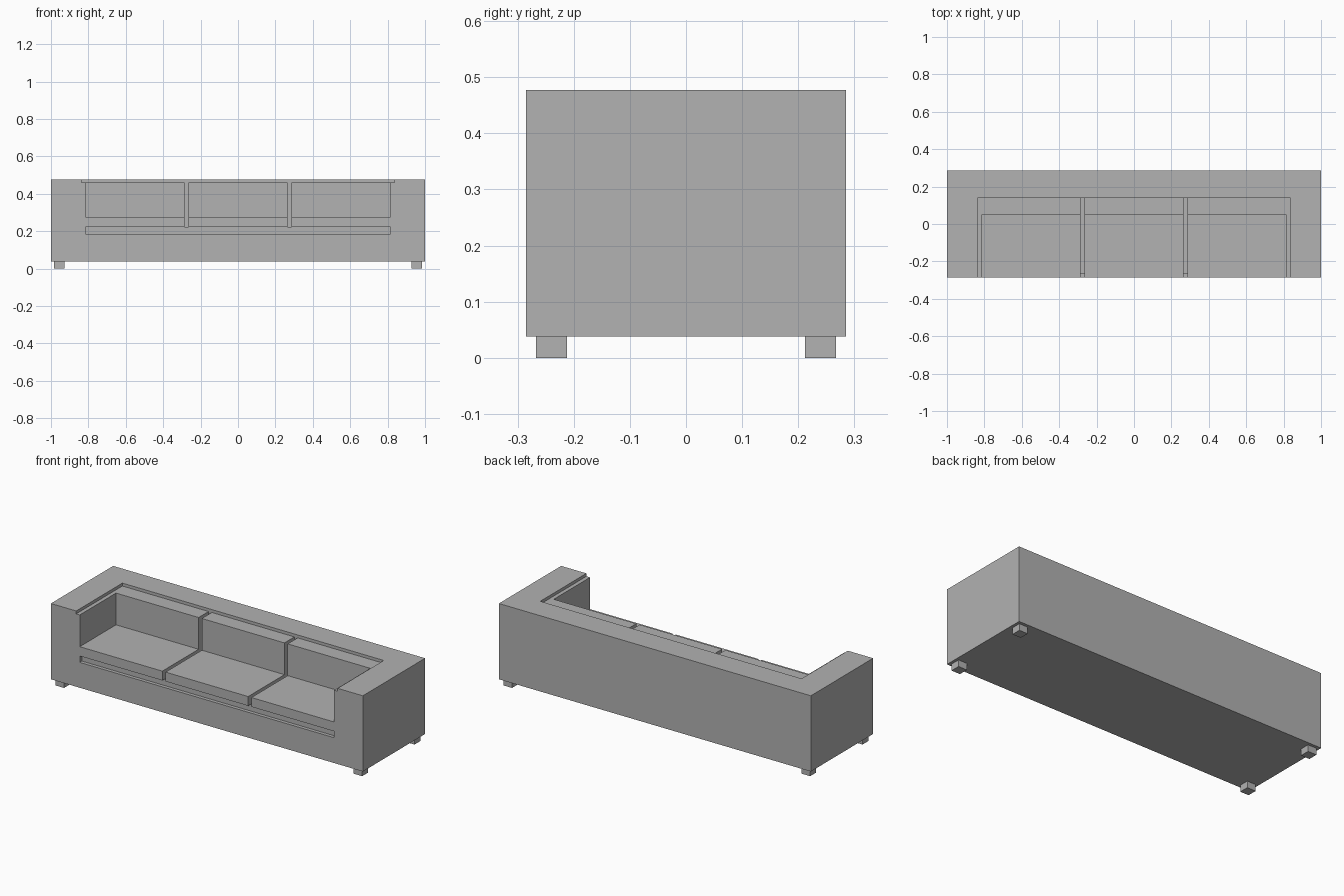
import bpy

cube = bpy.data.objects.get("Cube")
if cube:
    bpy.data.objects.remove(cube, do_unlink=True)

# Single upholstery colour
fabric = bpy.data.materials.new("grey_fabric")
fabric.use_nodes = True
colour = (0.445, 0.445, 0.445, 1)
fabric.diffuse_color = colour
fabric.node_tree.nodes["Principled BSDF"].inputs["Base Color"].default_value = colour


def box(name, x, y, z):
    """Box from (min, max) ranges along each axis."""
    spans = (x, y, z)
    bpy.ops.mesh.primitive_cube_add(size=1, location=[(a + b) / 2 for a, b in spans])
    obj = bpy.context.object
    obj.name = name
    obj.scale = [b - a for a, b in spans]
    bpy.ops.object.transform_apply(location=False, rotation=False, scale=True)
    obj.data.materials.append(fabric)
    return obj


def cut(target, x, y, z):
    """Carve a box-shaped space out of the target."""
    cutter = box("cutter", x, y, z)
    cutter.hide_render = True
    mod = target.modifiers.new("cut", 'BOOLEAN')
    mod.operation = 'DIFFERENCE'
    mod.solver = 'EXACT'
    mod.object = cutter
    bpy.context.view_layer.objects.active = target
    bpy.ops.object.modifier_apply(modifier=mod.name)
    bpy.data.objects.remove(cutter, do_unlink=True)


front, back = -0.285, 0.285
floor, top = 0.038, 0.477
well, rim = 0.815, 0.838          # half widths of seat well and stepped rim
well_back = 0.138
base_top, seat_top, ledge = 0.222, 0.276, 0.46
outside = 0.6

# Frame: base, arms and back in one piece, with stepped rim and front groove
frame = box("sofa_frame", (-1, 1), (front, back), (floor, top))
cut(frame, (-rim, rim), (-outside, well_back), (ledge, outside))
cut(frame, (-well, well), (-outside, well_back), (base_top, outside))
cut(frame, (-well, well), (-outside, -0.265), (0.185, 0.3))

# Three seat cushions and three back cushions, separated by narrow gaps
gap = 0.021
width = (2 * well - 2 * gap) / 3
for i, side in enumerate(("right", "middle", "left")):
    x0 = -well + i * (width + gap)
    span = (x0, x0 + width)
    box(f"seat_cushion_{side}", span, (front, well_back), (base_top, seat_top))
    box(f"back_cushion_{side}", span, (0.047, well_back), (seat_top, ledge))

# Four short square feet
foot = 0.0275
for sx, side in ((-1, "right"), (1, "left")):
    for sy, end in ((-1, "front"), (1, "back")):
        cx, cy = sx * 0.956, sy * 0.24
        box(f"{end}_foot_{side}", (cx - foot, cx + foot), (cy - foot, cy + foot), (0, floor))
